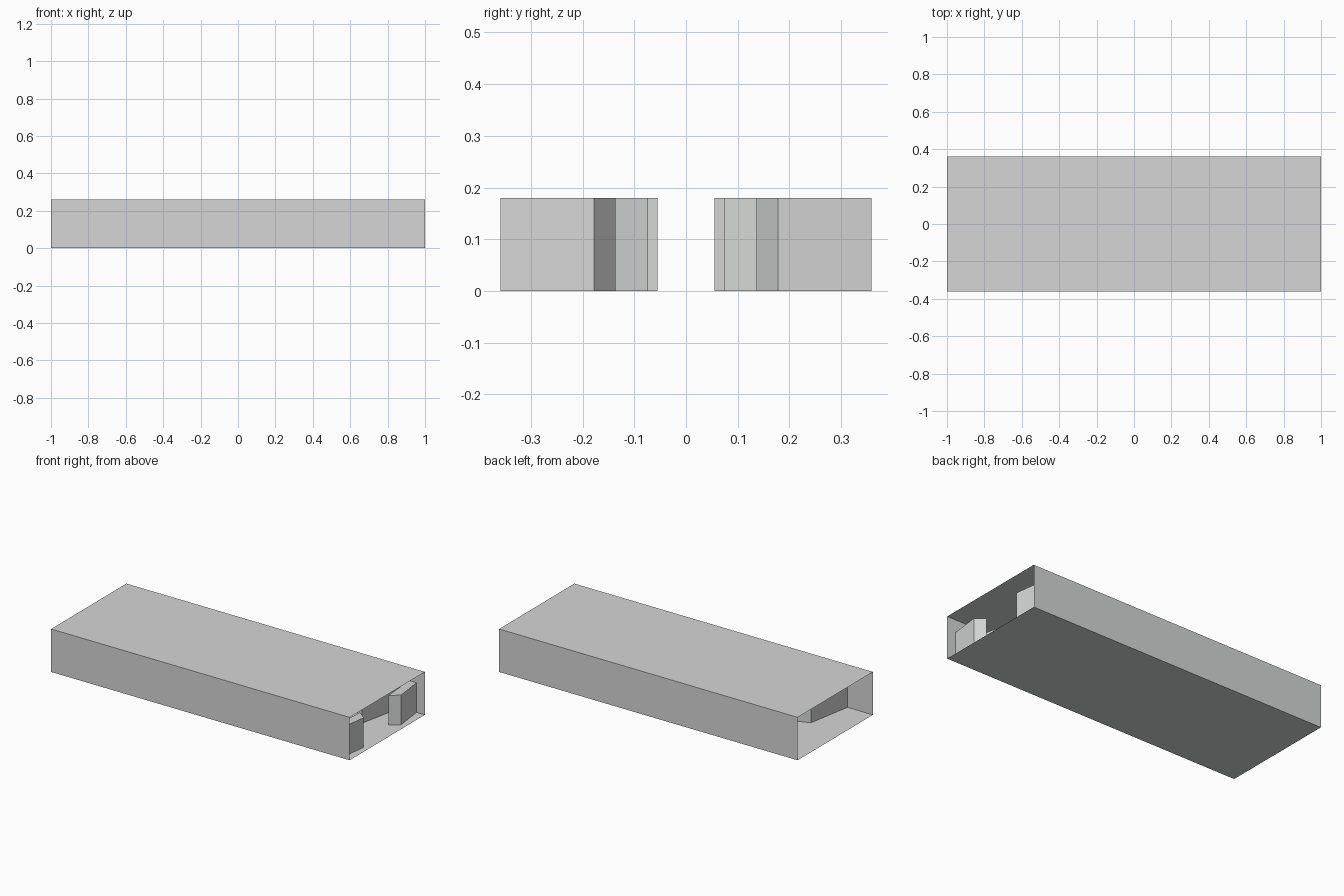
import bpy
import bmesh

LENGTH, WIDTH, HEIGHT = 2.0, 0.72, 0.26
BAFFLE_HEIGHT = 0.18

cube = bpy.data.objects.get("Cube")
if cube:
    bpy.data.objects.remove(cube, do_unlink=True)

# Single pale grey finish
grey = bpy.data.materials.new("pale_grey")
grey.use_nodes = True
colour = (0.66, 0.675, 0.665, 1)
grey.diffuse_color = colour
grey.node_tree.nodes["Principled BSDF"].inputs["Base Color"].default_value = colour


def finish(name, bm):
    bmesh.ops.recalc_face_normals(bm, faces=bm.faces)
    mesh = bpy.data.meshes.new(name)
    bm.to_mesh(mesh)
    bm.free()
    mesh.materials.append(grey)
    obj = bpy.data.objects.new(name, mesh)
    bpy.context.collection.objects.link(obj)
    return obj


def baffle(name, outline, offset=0.0, side=1):
    """Upright prism from a plan outline, on one side of the channel."""
    bm = bmesh.new()
    base = bm.faces.new([bm.verts.new((x + offset, side * y, 0)) for x, y in outline])
    grown = bmesh.ops.extrude_face_region(bm, geom=[base], use_keep_orig=True)
    top = [v for v in grown["geom"] if isinstance(v, bmesh.types.BMVert)]
    bmesh.ops.translate(bm, verts=top, vec=(0, 0, BAFFLE_HEIGHT))
    finish(name, bm)


# Sheet-thin rectangular duct, open at both ends
bm = bmesh.new()
bmesh.ops.create_cube(bm, size=1)
bmesh.ops.scale(bm, vec=(LENGTH, WIDTH, HEIGHT), verts=bm.verts)
bmesh.ops.translate(bm, vec=(0, 0, HEIGHT / 2), verts=bm.verts)
bm.normal_update()
ends = [f for f in bm.faces if abs(f.normal.x) > 0.9]
bmesh.ops.delete(bm, geom=ends, context="FACES_ONLY")
finish("duct_shell", bm)

# Paired baffles leave a clear slot along the middle
wall = WIDTH / 2 - 0.001
entry = [(0.944, wall), (0.967, 0.178), (0.913, 0.136), (0.895, wall)]
second = [(0.84, wall), (0.78, 0.073), (0.73, 0.1), (0.75, wall)]
hooked = [(-0.83, wall), (-0.78, 0.08), (-0.71, 0.055), (-0.73, wall)]

for label, side in (("left", 1), ("right", -1)):
    baffle("entry_baffle_" + label, entry, side=side)
    baffle("second_baffle_" + label, second, side=side)
    for i in range(3):
        baffle(f"hooked_baffle_{label}_{i + 1}", hooked, i * 0.4925, side)
